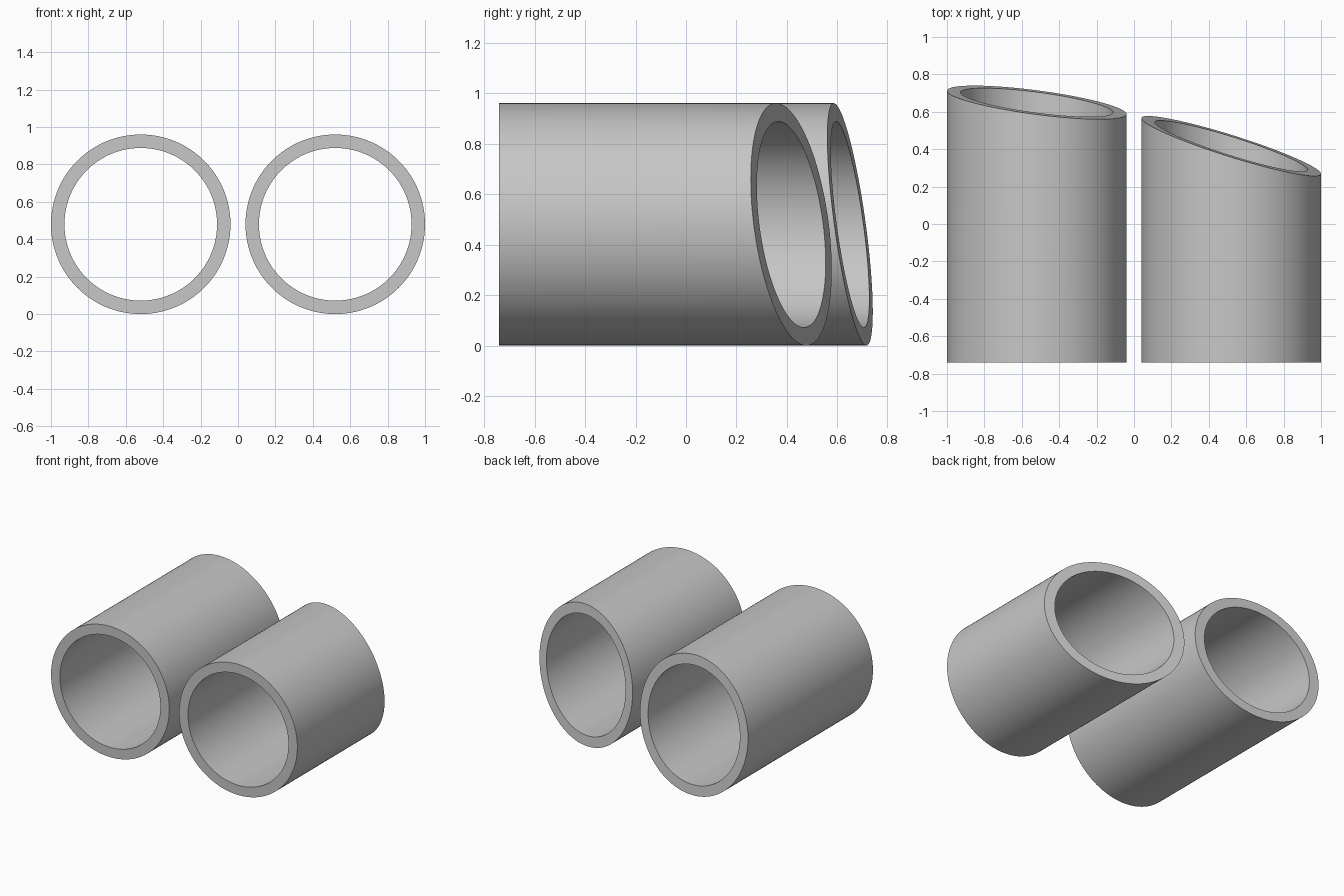
import bpy
import bmesh
import math

cube = bpy.data.objects.get("Cube")
if cube:
    bpy.data.objects.remove(cube, do_unlink=True)

SIDES = 128
OUTER, INNER = 0.48, 0.408
FRONT = -0.74

grey = bpy.data.materials.new("plain grey")
grey.use_nodes = True
colour = (0.57, 0.57, 0.57, 1)
grey.diffuse_color = colour
grey.node_tree.nodes["Principled BSDF"].inputs["Base Color"].default_value = colour


def slanted_tube(name, centre_x, back, slope_x, slope_z):
    """Hollow tube along y: square front end, back end cut on a slanted plane."""
    bm = bmesh.new()

    def ring(radius, is_back):
        verts = []
        for i in range(SIDES):
            a = math.tau * i / SIDES
            x, z = radius * math.cos(a), radius * math.sin(a)
            y = back + slope_x * x + slope_z * z if is_back else FRONT
            verts.append(bm.verts.new((x + centre_x, y, z + OUTER)))
        return verts

    # Section corners in order: outer wall, back rim, bore, front rim
    rings = [ring(OUTER, False), ring(OUTER, True), ring(INNER, True), ring(INNER, False)]
    for k, r in enumerate(rings):
        s = rings[(k + 1) % len(rings)]
        for i in range(SIDES):
            j = (i + 1) % SIDES
            bm.faces.new((r[i], r[j], s[j], s[i]))
    bmesh.ops.recalc_face_normals(bm, faces=bm.faces)

    mesh = bpy.data.meshes.new(name)
    bm.to_mesh(mesh)
    bm.free()
    mesh.materials.append(grey)
    obj = bpy.data.objects.new(name, mesh)
    bpy.context.collection.objects.link(obj)

    # Smooth walls, crisp rims
    bpy.ops.object.select_all(action="DESELECT")
    obj.select_set(True)
    bpy.context.view_layer.objects.active = obj
    bpy.ops.object.shade_smooth_by_angle(angle=math.radians(30))


# Long tube on the right, short tube with the steeper cut on the left
slanted_tube("right_tube", -0.52, 0.65, -0.13, -0.135)
slanted_tube("left_tube", 0.52, 0.417, -0.31, -0.125)
